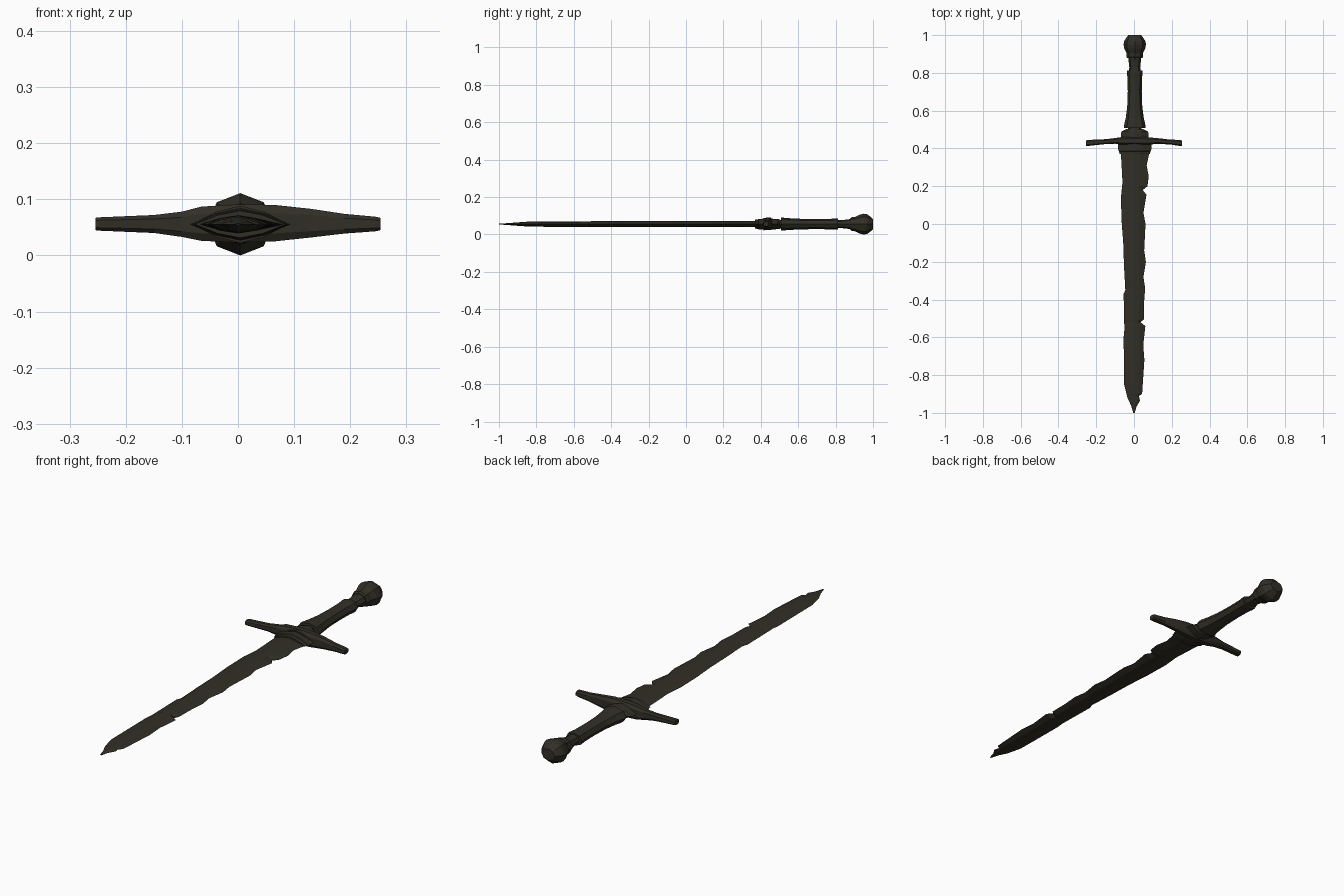
import bpy, bmesh, math
from mathutils import Vector

CZ = 0.0555   # height of the sword's long axis
CX = 0.004    # slight sideways offset of the hilt

iron = bpy.data.materials.new("dark_weathered_iron")
iron.diffuse_color = (0.03, 0.028, 0.019, 1)


def loft(name, rings):
    """Skin a list of equal-length point rings and cap both ends."""
    bm = bmesh.new()
    vr = [[bm.verts.new(p) for p in ring] for ring in rings]
    n = len(vr[0])
    for a, b in zip(vr, vr[1:]):
        for i in range(n):
            j = (i + 1) % n
            bm.faces.new((a[i], a[j], b[j], b[i]))
    bm.faces.new(vr[0])
    bm.faces.new(vr[-1])
    bmesh.ops.recalc_face_normals(bm, faces=bm.faces)
    me = bpy.data.meshes.new(name)
    bm.to_mesh(me)
    bm.free()
    me.materials.append(iron)
    ob = bpy.data.objects.new(name, me)
    bpy.context.collection.objects.link(ob)
    return ob


def round_part(name, profile, n=8):
    """Faceted part along y; profile rows are (y, half width, half height)."""
    rings = []
    for y, rx, rz in profile:
        rings.append([(CX + rx * math.cos(2 * math.pi * i / n), y,
                       CZ + rz * math.sin(2 * math.pi * i / n)) for i in range(n)])
    return loft(name, rings)


def lens_part(name, profile):
    """Pointed lens cross-section along y."""
    shape = [(-1, 0), (-.5, .68), (0, 1), (.5, .68), (1, 0), (.5, -.68), (0, -1), (-.5, -.68)]
    return loft(name, [[(CX + rx * u, y, CZ + rz * v) for u, v in shape]
                       for y, rx, rz in profile])


# Chipped blade: left and right edge outlines, (y, x)
left = [(.39, -.07), (.22, -.061), (.14, -.069), (.02, -.066), (-.1, -.057), (-.22, -.053),
        (-.35, -.046), (-.37, -.055), (-.56, -.051), (-.6, -.055), (-.85, -.052),
        (-.92, -.035), (-.96, -.016), (-1, -.004)]
right = [(.39, .084), (.31, .067), (.25, .078), (.2, .071), (.18, .046), (.155, .066),
         (.06, .05), (.0, .061), (-.14, .054), (-.2, .063), (-.28, .05), (-.34, .059),
         (-.42, .053), (-.505, .052), (-.52, .034), (-.54, .06), (-.64, .049), (-.72, .055),
         (-.9, .043), (-.91, .026), (-.935, .032), (-.965, .014), (-1, .004)]


def edge_at(pts, y):
    for (y0, x0), (y1, x1) in zip(pts, pts[1:]):
        if y1 <= y <= y0:
            return x0 + (x1 - x0) * (y - y0) / (y1 - y0)


rings = []
for y in sorted({p[0] for p in left + right}, reverse=True):
    a, b = edge_at(left, y), edge_at(right, y)
    taper = min(1, .12 + (y + 1) / .2)
    h = (.0145 + .002 * (y + 1) / 1.4) * taper
    m = .03 * min(1, -a / .05, b / .05)
    rings.append([(a, y, CZ), (-m, y, CZ + h * .72), (0, y, CZ + h), (m, y, CZ + h * .72),
                  (b, y, CZ), (m, y, CZ - h * .72), (0, y, CZ - h), (-m, y, CZ - h * .72)])
loft("blade", rings)

# Stepped collars around the guard
lens_part("blade_collar", [(.37, .081, .024), (.385, .083, .026), (.387, .087, .028), (.425, .089, .029)])
lens_part("hilt_collar", [(.415, .086, .033), (.455, .08, .032), (.457, .074, .029),
                          (.49, .071, .027), (.502, .045, .025)])

# Cross guard: (x, centre y, half depth, bottom z, top z)
stations = [(-.254, .428, .014, .045, .067), (-.245, .429, .016, .044, .068),
            (-.15, .436, .013, .040, .072), (-.1, .44, .015, .033, .078),
            (-.065, .44, .02, .026, .087), (0, .44, .022, .023, .091),
            (.065, .44, .02, .025, .09), (.13, .439, .015, .032, .083),
            (.19, .434, .013, .039, .074), (.245, .429, .016, .043, .069),
            (.254, .428, .014, .045, .067)]
rings = []
for x, y, d, z0, z1 in stations:
    c = (z1 - z0) * .22
    rings.append([(x, y - d, z0 + c), (x, y - d, z1 - c), (x, y - d * .55, z1), (x, y + d * .55, z1),
                  (x, y + d, z1 - c), (x, y + d, z0 + c), (x, y + d * .55, z0), (x, y - d * .55, z0)])
loft("cross_guard", rings)

# Grip with flared foot, and the narrower neck below the pommel
round_part("neck", [(.49, .036, .023), (.8, .03, .021), (.83, .029, .021), (.865, .033, .025), (.9, .036, .03)])
round_part("grip", [(.508, .057, .034), (.522, .057, .034), (.56, .048, .031), (.62, .04, .028),
                    (.7, .037, .027), (.77, .038, .028), (.8, .042, .03), (.812, .041, .029)])

# Faceted pommel
round_part("pommel", [(.878, .04, .03), (.884, .044, .036), (.905, .044, .039), (.93, .056, .051),
                      (.95, .059, .0555), (.968, .057, .053), (.99, .042, .037), (1.0, .034, .026)])
